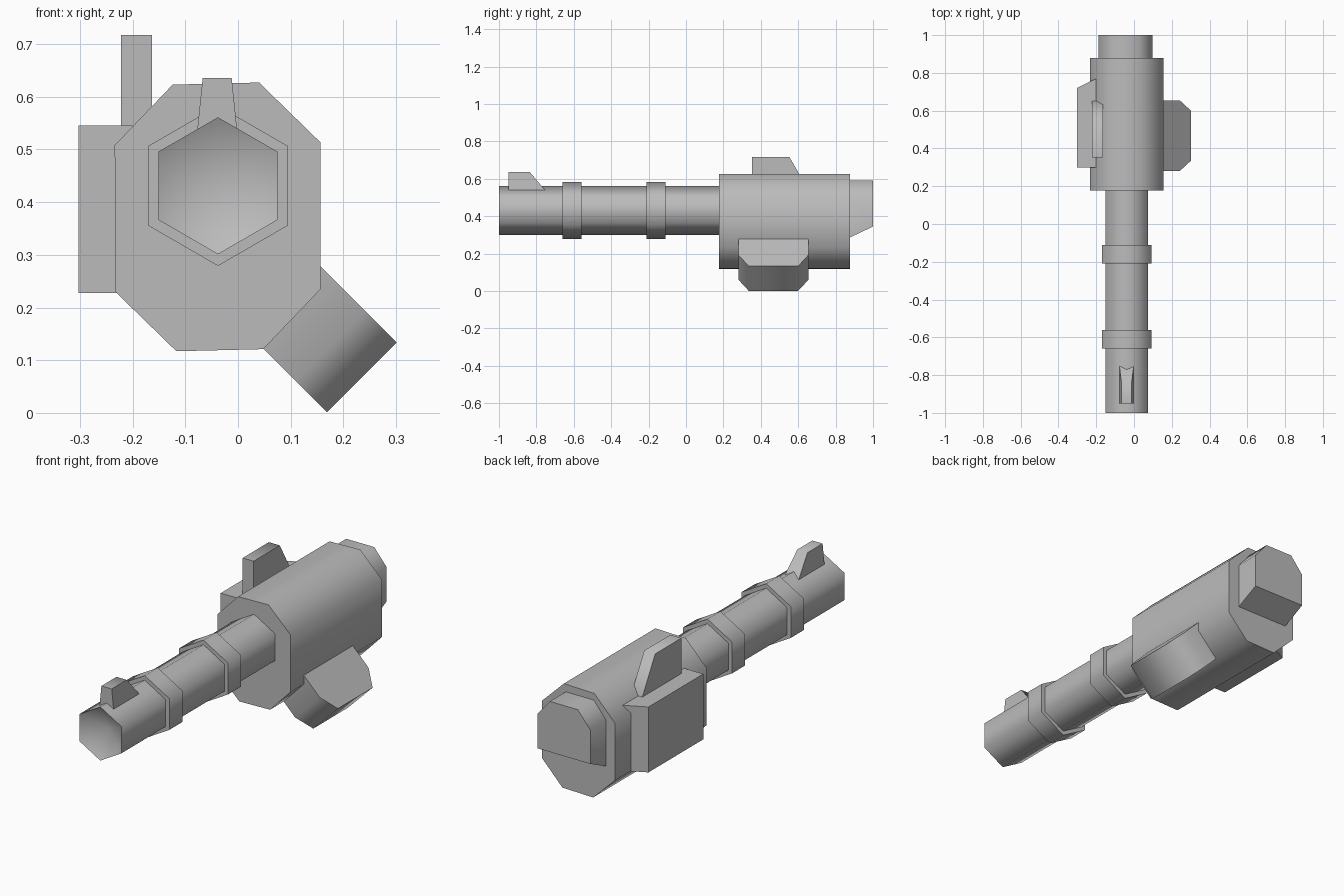
import bpy
import bmesh
import math
from mathutils import Vector

cube = bpy.data.objects.get("Cube")
if cube:
    bpy.data.objects.remove(cube, do_unlink=True)

grey = bpy.data.materials.new("plain grey")
grey.use_nodes = True
GREY = (0.5, 0.5, 0.5, 1)
grey.diffuse_color = GREY
grey.node_tree.nodes["Principled BSDF"].inputs["Base Color"].default_value = GREY


def prism(name, profile, place, start, end, edit=None):
    """Extrude a 2D profile; place(a, b, t) maps it into space."""
    bm = bmesh.new()
    rings = [[bm.verts.new(place(a, b, t)) for a, b in profile] for t in (start, end)]
    caps = [bm.faces.new(ring) for ring in rings]
    n = len(profile)
    for i in range(n):
        j = (i + 1) % n
        bm.faces.new((rings[0][i], rings[0][j], rings[1][j], rings[1][i]))
    bmesh.ops.recalc_face_normals(bm, faces=bm.faces)
    if edit:
        edit(bm, rings, caps)
    mesh = bpy.data.meshes.new(name)
    bm.to_mesh(mesh)
    bm.free()
    mesh.materials.append(grey)
    obj = bpy.data.objects.new(name, mesh)
    bpy.context.collection.objects.link(obj)
    bpy.ops.object.select_all(action='DESELECT')
    obj.select_set(True)
    bpy.context.view_layer.objects.active = obj
    bpy.ops.object.shade_smooth_by_angle(angle=math.radians(61))
    return obj


def along_y(a, b, t):
    return Vector((a, t, b))


def along_x(a, b, t):
    return Vector((t, a, b))


def along_z(a, b, t):
    return Vector((a, b, t))


AXIS_X, AXIS_Z = -0.038, 0.431


def hexagon(radius):
    return [(AXIS_X + radius * math.sin(k * math.pi / 3),
             AXIS_Z + radius * math.cos(k * math.pi / 3)) for k in range(6)]


# Barrel with a hollowed muzzle, and its two bands
def hollow_muzzle(bm, rings, caps):
    bmesh.ops.poke(bm, faces=[caps[0]], offset=-0.07)


prism("barrel", hexagon(0.13), along_y, -1.0, 0.2, hollow_muzzle)
for label, y in (("front", -0.66), ("rear", -0.21)):
    prism(label + "_barrel_band", hexagon(0.152), along_y, y, y + 0.1)

# Main housing
housing = [(-0.124, 0.623), (0.04, 0.627), (0.157, 0.513), (0.157, 0.235),
           (0.048, 0.121), (-0.117, 0.117), (-0.233, 0.23), (-0.234, 0.508)]
prism("housing", housing, along_y, 0.177, 0.878)


# Rear cap with an underside sloping up towards the back
def slope_underside(bm, rings, caps):
    for v in rings[1]:
        if v.co.z < 0.4:
            v.co.z += 0.058


rear = [(-0.187, 0.287), (-0.187, 0.51), (-0.12, 0.59),
        (0.03, 0.59), (0.097, 0.51), (0.097, 0.287)]
prism("rear_cap", rear, along_y, 0.878, 1.0, slope_underside)


# Front sight, wider at its foot
def widen_foot(bm, rings, caps):
    for v in bm.verts:
        if v.co.z < 0.6:
            v.co.x += math.copysign(0.011, v.co.x + 0.039)


sight = [(-0.95, 0.53), (-0.95, 0.636), (-0.835, 0.636), (-0.745, 0.53)]
prism("front_sight", sight, along_x, -0.067, -0.012, widen_foot)

# Side plate and the fin rising from it
plate = [(-0.303, 0.3), (-0.303, 0.72), (-0.2, 0.77), (-0.2, 0.3)]
prism("side_plate", plate, along_z, 0.228, 0.545)
fin = [(0.353, 0.5), (0.353, 0.717), (0.553, 0.717), (0.66, 0.53), (0.66, 0.5)]
prism("rear_fin", fin, along_x, -0.222, -0.163)

# Block slanting down and outwards from the housing
S = math.sqrt(0.5)


def slanted(y, out, t):
    return Vector((0.157 + S * (out - t), y, 0.278 - S * (out + t)))


block = [(0.28, -0.06), (0.28, 0.12), (0.335, 0.204),
         (0.6, 0.204), (0.655, 0.12), (0.655, -0.06)]
prism("slanted_block", block, slanted, 0.0, 0.187)
